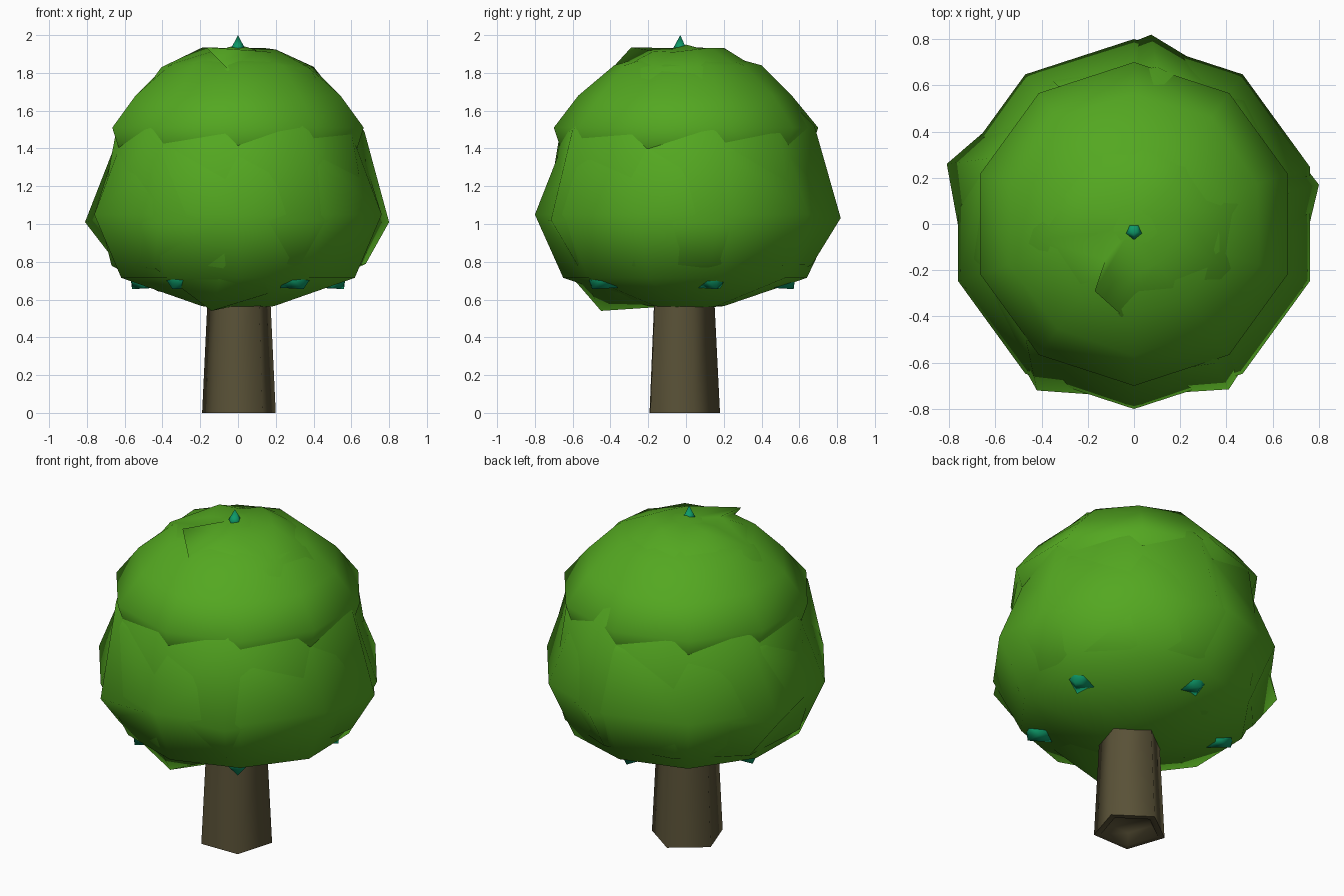
import bpy, bmesh, math, random
from mathutils import Vector

if "Cube" in bpy.data.objects:
    bpy.data.objects.remove(bpy.data.objects["Cube"])

random.seed(4)


def material(name, rgb):
    m = bpy.data.materials.new(name)
    m.diffuse_color = (*rgb, 1)
    m.use_nodes = True
    m.node_tree.nodes["Principled BSDF"].inputs["Base Color"].default_value = m.diffuse_color
    return m


LEAF = material("leaf green", (0.088, 0.39, 0.015))
BARK = material("bark brown", (0.10, 0.083, 0.038))
TEAL = material("teal bud", (0.004, 0.32, 0.14))


def finish(bm, name, mat, smooth=True):
    bmesh.ops.recalc_face_normals(bm, faces=bm.faces[:])
    me = bpy.data.meshes.new(name)
    bm.to_mesh(me)
    bm.free()
    me.materials.append(mat)
    for p in me.polygons:
        p.use_smooth = smooth
    ob = bpy.data.objects.new(name, me)
    bpy.context.collection.objects.link(ob)
    return ob


def clump(name, bottom, rings, top, start, jitter=0.0, spurs={}):
    """Ten-sided leaf clump; each ring is (even radius, odd radius, z).
    Spurs move single corners, given as (ring, corner): position."""
    bm = bmesh.new()
    loops = []
    for n, (even, odd, z) in enumerate(rings):
        loop = []
        for i in range(10):
            a = math.radians(start + 36 * i)
            r = odd if i % 2 else even
            j = [random.uniform(-jitter, jitter) for _ in range(3)]
            co = (r * math.cos(a) + j[0], r * math.sin(a) + j[1], z + j[2])
            loop.append(bm.verts.new(spurs.get((n, i), co)))
        loops.append(loop)
    low, high = bm.verts.new((0, 0, bottom)), bm.verts.new((0, 0, top))
    for i in range(10):
        k = (i + 1) % 10
        bm.faces.new((low, loops[0][k], loops[0][i]))
        bm.faces.new((high, loops[-1][i], loops[-1][k]))
        for n, (a, b) in enumerate(zip(loops, loops[1:])):
            if (i + n) % 2:
                bm.faces.new((a[i], a[k], b[k]))
                bm.faces.new((a[i], b[k], b[i]))
            else:
                bm.faces.new((a[i], a[k], b[i]))
                bm.faces.new((a[k], b[k], b[i]))
    return finish(bm, name, LEAF)


# Leaf crown: wide lower clump, irregular middle clump, round top clump
clump("lower_leaves", 0.55,
      [(0.20, 0.20, 0.565), (0.64, 0.65, 0.715), (0.80, 0.80, 1.05),
       (0.69, 0.67, 1.38), (0.62, 0.62, 1.52)], 1.56, 90)
clump("middle_leaves", 0.57,
      [(0.40, 0.42, 0.655), (0.68, 0.67, 0.78), (0.82, 0.74, 1.02),
       (0.69, 0.67, 1.49), (0.40, 0.40, 1.82), (0.20, 0.18, 1.92)],
      1.93, 12, 0.015,
      {(0, 7): (-0.14, -0.45, 0.54), (2, 4): (-0.81, 0.26, 1.01),
       (2, 6): (-0.42, -0.72, 1.0), (2, 0): (0.80, 0.17, 1.01),
       (3, 2): (0.10, 0.68, 1.52), (5, 7): (-0.17, -0.29, 1.935)})
clump("upper_leaves", 1.25,
      [(0.63, 0.63, 1.30), (0.70, 0.70, 1.51), (0.56, 0.57, 1.68),
       (0.40, 0.38, 1.84)], 1.95, 90)


def bud(name, base, tip, radius):
    axis = Vector(tip) - Vector(base)
    bm = bmesh.new()
    bmesh.ops.create_cone(bm, cap_ends=True, segments=5, radius1=radius,
                          radius2=0, depth=axis.length)
    rot = axis.to_track_quat('Z', 'Y').to_matrix().to_4x4()
    bmesh.ops.transform(bm, matrix=rot, verts=bm.verts)
    bmesh.ops.translate(bm, vec=Vector(base) + axis / 2, verts=bm.verts)
    finish(bm, name, TEAL)


# Teal buds: one on top, five peeping out below the crown
bud("top_bud", (0, -0.03, 1.90), (0, -0.03, 2.0), 0.055)
for i in range(5):
    a = math.radians(90 + 72 * i)
    c, s = math.cos(a), math.sin(a)
    bud(f"lower_bud_{i + 1}", (0.53 * c, 0.53 * s - 0.02, 0.72),
        (0.59 * c, 0.59 * s - 0.02, 0.655), 0.105)

# Trunk: tapered five-sided post with a recessed underside
bm = bmesh.new()
trunk_rings = []
for r, z in [(0.13, 0.06), (0.165, 0.0), (0.205, 0.0), (0.172, 0.66)]:
    trunk_rings.append([bm.verts.new((
        0.006 + r * math.cos(math.radians(-53 + 72 * i)),
        -0.025 + r * math.sin(math.radians(-53 + 72 * i)), z)) for i in range(5)])
for a, b in zip(trunk_rings, trunk_rings[1:]):
    for i in range(5):
        k = (i + 1) % 5
        bm.faces.new((a[i], a[k], b[k], b[i]))
bm.faces.new(trunk_rings[0])
bm.faces.new(trunk_rings[-1])
trunk = finish(bm, "trunk", BARK)
bpy.context.view_layer.objects.active = trunk
trunk.select_set(True)
bpy.ops.object.shade_smooth_by_angle(angle=math.radians(75))
